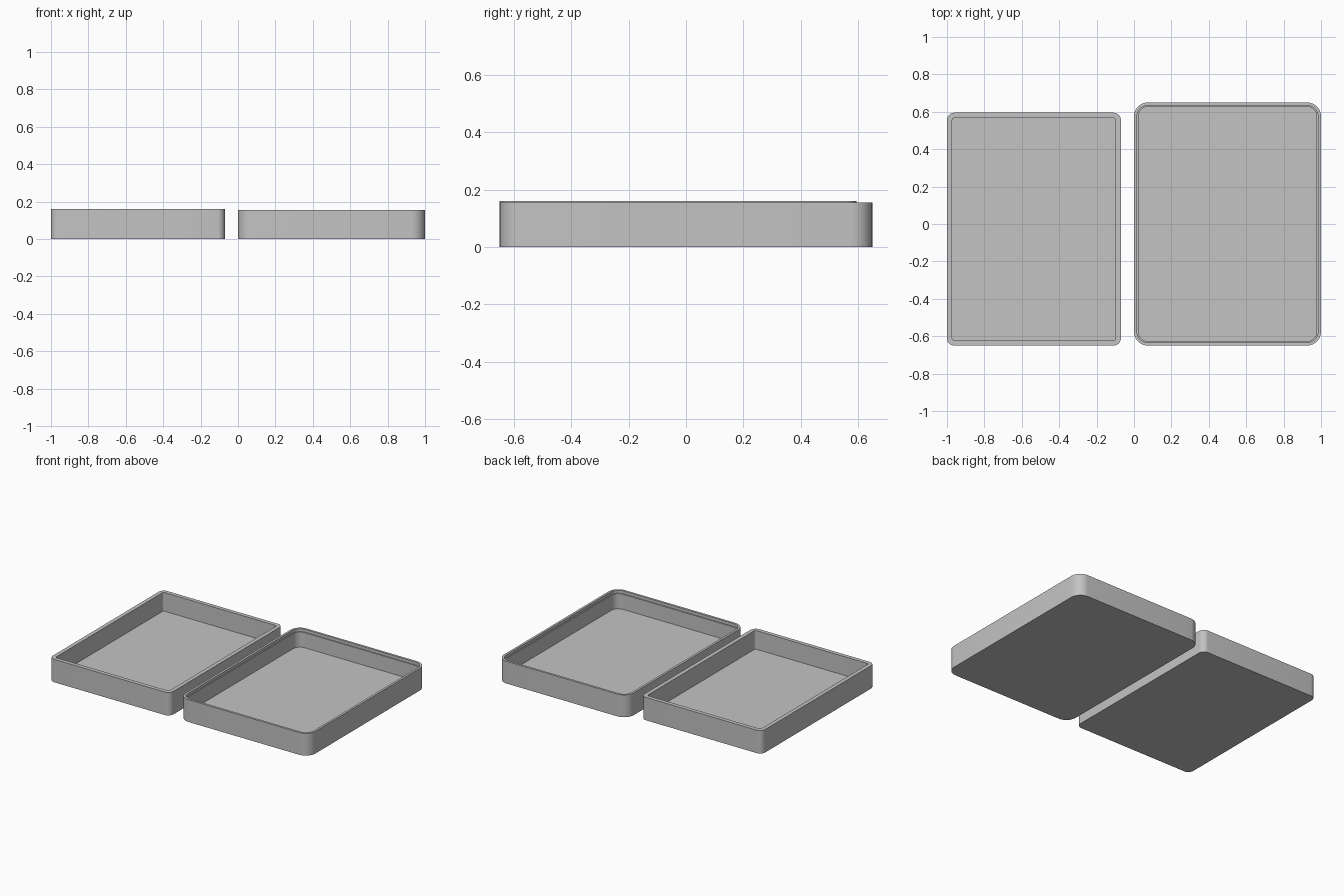
import bpy
import bmesh
import math

if "Cube" in bpy.data.objects:
    bpy.data.objects.remove(bpy.data.objects["Cube"])

grey = bpy.data.materials.new("light_grey")
grey.diffuse_color = (0.55, 0.55, 0.55, 1)
grey.use_nodes = True
grey.node_tree.nodes["Principled BSDF"].inputs["Base Color"].default_value = grey.diffuse_color

SEG = 10  # segments per rounded corner


def ring(bm, box, inset, radius, z):
    """Rounded rectangle loop of vertices at height z."""
    x0, x1, y0, y1 = box
    x0, x1, y0, y1 = x0 + inset, x1 - inset, y0 + inset, y1 - inset
    r = max(radius - inset, 0.01)
    centres = [(x1 - r, y1 - r), (x0 + r, y1 - r), (x0 + r, y0 + r), (x1 - r, y0 + r)]
    verts = []
    for q, (cx, cy) in enumerate(centres):
        for i in range(SEG + 1):
            a = math.pi / 2 * (q + i / SEG)
            verts.append(bm.verts.new((cx + r * math.cos(a), cy + r * math.sin(a), z)))
    return verts


def tray(name, box, radius, profile):
    """Open tray: stack of (inset, z) loops from outer base to inner floor."""
    bm = bmesh.new()
    loops = [ring(bm, box, inset, radius, z) for inset, z in profile]
    n = len(loops[0])
    for a, b in zip(loops, loops[1:]):
        for i in range(n):
            j = (i + 1) % n
            bm.faces.new((a[i], a[j], b[j], b[i]))
    bm.faces.new(list(reversed(loops[0])))  # underside
    bm.faces.new(loops[-1])                 # inner floor
    bmesh.ops.recalc_face_normals(bm, faces=bm.faces)
    mesh = bpy.data.meshes.new(name)
    bm.to_mesh(mesh)
    bm.free()
    mesh.materials.append(grey)
    obj = bpy.data.objects.new(name, mesh)
    bpy.context.collection.objects.link(obj)
    bpy.ops.object.select_all(action='DESELECT')
    obj.select_set(True)
    bpy.context.view_layer.objects.active = obj
    bpy.ops.object.shade_smooth_by_angle(angle=math.radians(30))


# Box base: thick plain walls
tray("box_base", (-1.0, -0.07, -0.65, 0.595), 0.04,
     [(0, 0), (0, 0.16), (0.028, 0.16), (0.028, 0.03)])

# Box lid: thinner walls with a small step inside the rim
tray("box_lid", (0.0, 1.0, -0.65, 0.65), 0.075,
     [(0, 0), (0, 0.155), (0.016, 0.155), (0.016, 0.135), (0.023, 0.135), (0.023, 0.03)])
